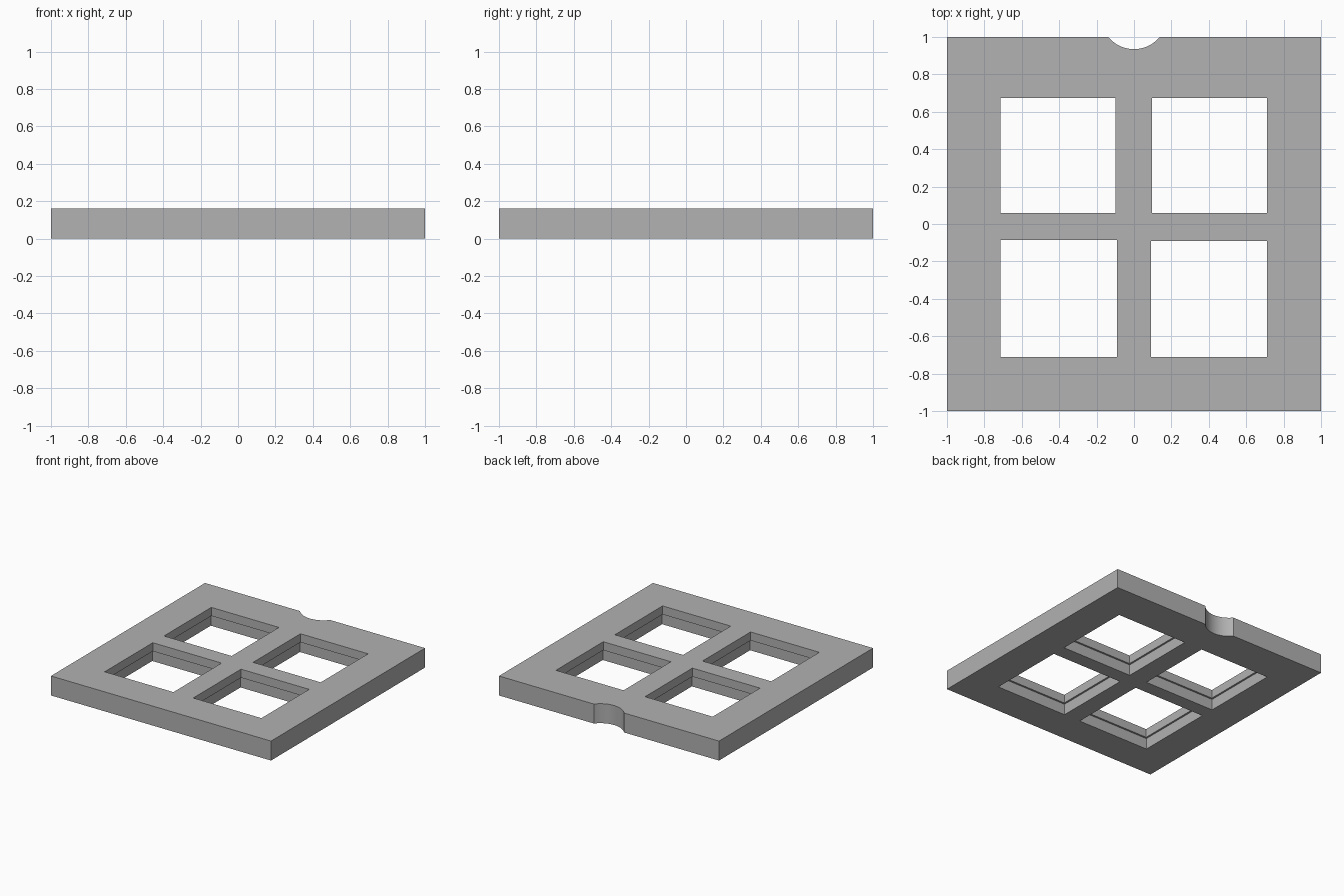
import bpy
import math

if "Cube" in bpy.data.objects:
    bpy.data.objects.remove(bpy.data.objects["Cube"], do_unlink=True)

HEIGHT = 0.16
LEDGE_Z = 0.09
LEDGE = 0.015

grey = bpy.data.materials.new("plain grey")
grey.use_nodes = True
grey.diffuse_color = (0.445, 0.445, 0.445, 1)
grey.node_tree.nodes["Principled BSDF"].inputs["Base Color"].default_value = grey.diffuse_color


def box(name, x0, x1, y0, y1, z0, z1):
    bpy.ops.mesh.primitive_cube_add(size=1, location=((x0 + x1) / 2, (y0 + y1) / 2, (z0 + z1) / 2))
    obj = bpy.context.object
    obj.name = name
    obj.scale = (x1 - x0, y1 - y0, z1 - z0)
    bpy.ops.object.transform_apply(location=True, rotation=False, scale=True)
    obj.data.materials.append(grey)
    return obj


def cut(target, cutter):
    mod = target.modifiers.new("cut", 'BOOLEAN')
    mod.operation = 'DIFFERENCE'
    mod.solver = 'EXACT'
    mod.object = cutter
    bpy.context.view_layer.objects.active = target
    bpy.ops.object.modifier_apply(modifier=mod.name)
    bpy.data.objects.remove(cutter, do_unlink=True)


# Square slab
frame = box("window_frame", -1, 1, -1, 1, 0, HEIGHT)

# Four openings, each rebated wider on the underside
openings = [
    (-0.715, -0.10, 0.06, 0.675),
    (0.095, 0.71, 0.06, 0.675),
    (-0.715, -0.09, -0.71, -0.085),
    (0.09, 0.71, -0.71, -0.09),
]
for x0, x1, y0, y1 in openings:
    cut(frame, box("opening_cutter", x0, x1, y0, y1, -0.1, HEIGHT + 0.1))
    cut(frame, box("rebate_cutter", x0 - LEDGE, x1 + LEDGE, y0 - LEDGE, y1 + LEDGE, -0.1, LEDGE_Z))

# Round finger notch in the back edge
bpy.ops.mesh.primitive_cylinder_add(vertices=96, radius=0.177, depth=1, location=(0, 1.112, 0))
notch = bpy.context.object
notch.data.materials.append(grey)
cut(frame, notch)

bpy.ops.object.select_all(action='DESELECT')
frame.select_set(True)
bpy.context.view_layer.objects.active = frame
bpy.ops.object.shade_smooth_by_angle(angle=math.radians(30))
